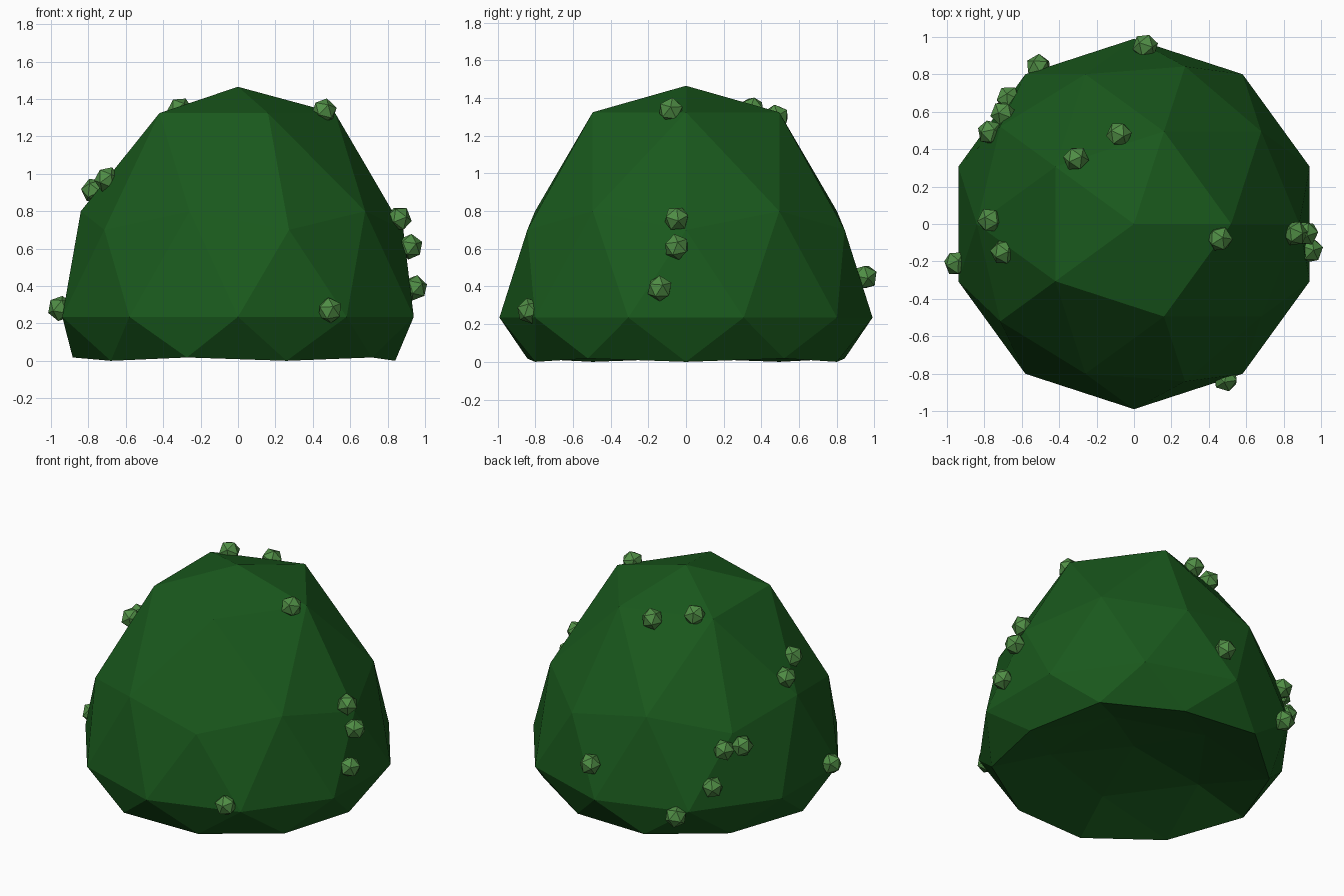
import bpy, math, random

if "Cube" in bpy.data.objects:
    bpy.data.objects.remove(bpy.data.objects["Cube"])

random.seed(4)

def material(name, color):
    m = bpy.data.materials.new(name)
    m.diffuse_color = (*color, 1)
    m.use_nodes = True
    m.node_tree.nodes["Principled BSDF"].inputs["Base Color"].default_value = m.diffuse_color
    return m

leaf = material("dark_leaf", (0.01, 0.1, 0.012))
bud = material("light_bud", (0.08, 0.27, 0.06))

# Height profile: sphere height -> bush height (stretched top, dished underside)
PROFILE = [(-1, 0.20), (-0.851, 0.12), (-0.526, 0.0), (-0.447, 0.018), (0, 0.235),
           (0.447, 0.70), (0.526, 0.80), (0.851, 1.325), (1, 1.465)]

def height(z):
    z = max(-1, min(1, z))
    for (a, ha), (b, hb) in zip(PROFILE, PROFILE[1:]):
        if z <= b:
            return ha + (hb - ha) * (z - a) / (b - a)
    return PROFILE[-1][1]

# Bush body: faceted icosphere reshaped by the profile
bpy.ops.mesh.primitive_ico_sphere_add(subdivisions=2, radius=1)
bush = bpy.context.object
bush.name = "bush_body"
for v in bush.data.vertices:
    v.co = (v.co.x * 0.988, v.co.y * 0.99, height(v.co.z))
bush.data.materials.append(leaf)

# Small faceted buds scattered over the surface
BUDS = [(-.31, .35, 1.34), (-.08, .48, 1.30), (.46, -.08, 1.335),
        (.86, -.05, .76), (.92, -.05, .61), (.945, -.14, .39),
        (-.77, .02, .91), (-.70, -.15, .97), (-.95, -.21, .28),
        (.49, -.83, .27), (.06, .95, .45), (-.51, .84, .20),
        (-.67, .67, .38), (-.70, .59, .61), (-.77, .49, .62)]
for i, p in enumerate(BUDS):
    rot = [random.uniform(0, math.tau) for _ in range(3)]
    bpy.ops.mesh.primitive_ico_sphere_add(subdivisions=1, radius=0.07, location=p, rotation=rot)
    o = bpy.context.object
    o.name = f"bud_{i + 1}"
    o.data.materials.append(bud)
